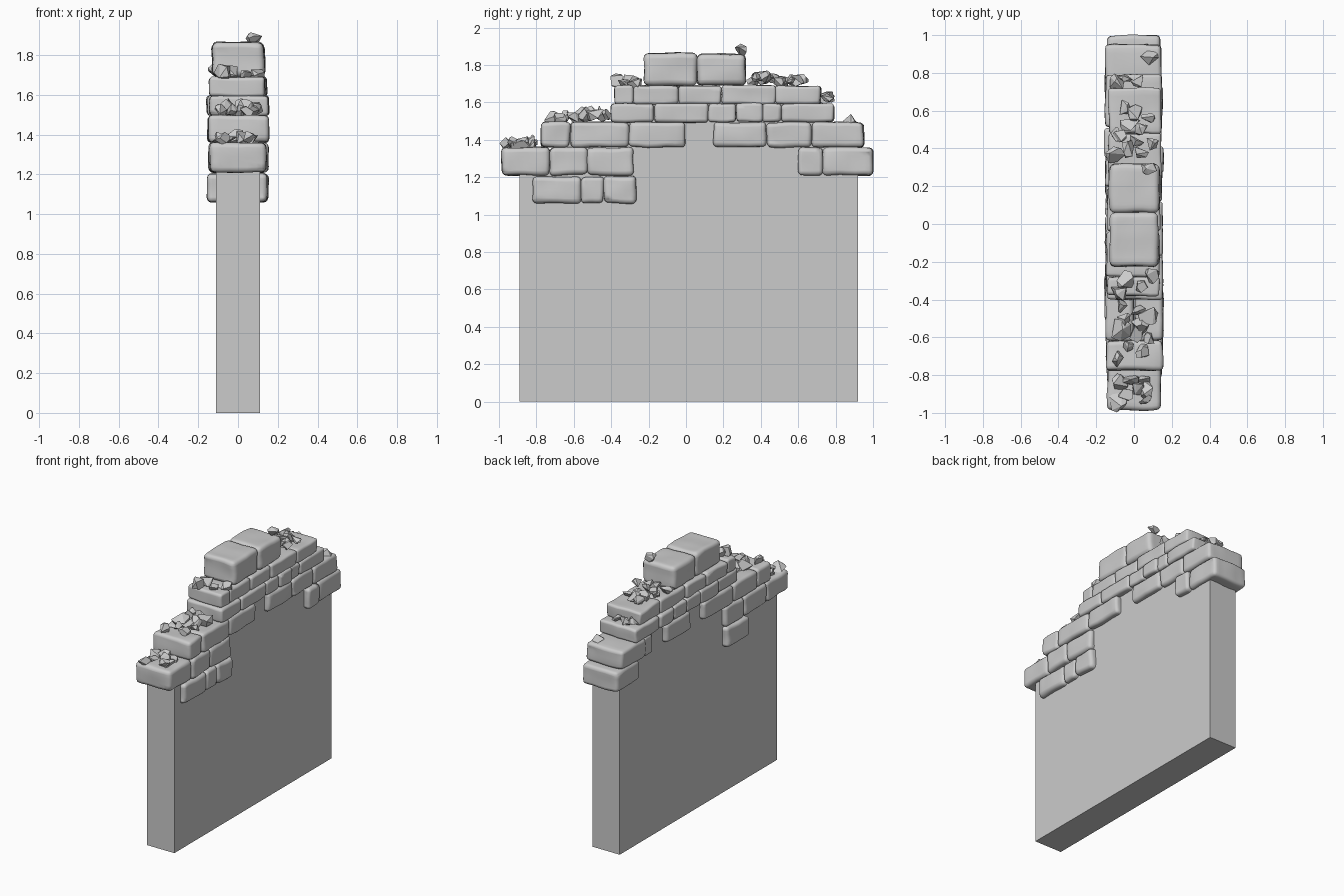
import bpy, bmesh, random
from mathutils import Vector, noise

random.seed(4)
cube = bpy.data.objects.get("Cube")
if cube:
    bpy.data.objects.remove(cube, do_unlink=True)

stone_grey = bpy.data.materials.new("stone grey")
stone_grey.use_nodes = True
stone_grey.diffuse_color = (0.6, 0.6, 0.6, 1)
stone_grey.node_tree.nodes["Principled BSDF"].inputs["Base Color"].default_value = (0.6, 0.6, 0.6, 1)


def finish(bm, name, smooth=False):
    mesh = bpy.data.meshes.new(name)
    bmesh.ops.recalc_face_normals(bm, faces=bm.faces)
    for face in bm.faces:
        face.smooth = smooth
    bm.to_mesh(mesh)
    bm.free()
    mesh.materials.append(stone_grey)
    obj = bpy.data.objects.new(name, mesh)
    bpy.context.collection.objects.link(obj)
    return obj


def stone(name, x0, x1, y0, y1, z0, z1):
    """A worn block: bulged, slightly uneven faces and soft edges."""
    centre = Vector((x0 + x1, y0 + y1, z0 + z1)) / 2
    size = Vector((x1 - x0, y1 - y0, z1 - z0))
    seed = Vector([random.uniform(-50, 50) for _ in range(3)])
    bm = bmesh.new()
    bmesh.ops.create_cube(bm, size=1)
    bmesh.ops.subdivide_edges(bm, edges=bm.edges[:], cuts=5, use_grid_fill=True)
    for v in bm.verts:
        p = v.co * 2
        # corners draw in a little so the outline is rounded
        pull = [1 - 0.012 * (p[(i + 1) % 3] ** 4 + p[(i + 2) % 3] ** 4) for i in range(3)]
        co = Vector([p[i] / 2 * size[i] * pull[i] for i in range(3)])
        v.co = centre + co + noise.noise_vector(co * 9 + seed) * 0.008
    obj = finish(bm, name, True)
    bevel = obj.modifiers.new("worn edges", "BEVEL")
    bevel.width = min(0.026, size.y * 0.16)
    bevel.segments = 3
    bevel.limit_method = "ANGLE"
    bevel.angle_limit = 0.9
    return obj


def course(name, z0, z1, splits, x0, x1):
    """A run of stones side by side along the wall."""
    for a, b in zip(splits, splits[1:]):
        j = random.uniform(-0.006, 0.006)
        stone(name, x0 + j, x1 + j, a, b, z0, z1)


def rock(x, y, z, r):
    """A flat-faced chip of rubble, the hull of a few random points."""
    bm = bmesh.new()
    stretch = [random.uniform(0.75, 1.25) for _ in range(3)]
    for _ in range(11):
        d = Vector([random.gauss(0, 1) for _ in range(3)]).normalized()
        bm.verts.new((x + d.x * r * stretch[0], y + d.y * r * stretch[1], z + d.z * r * 0.85))
    hull = bmesh.ops.convex_hull(bm, input=bm.verts[:])
    loose = [v for v in hull["geom_interior"] if isinstance(v, bmesh.types.BMVert)]
    bmesh.ops.delete(bm, geom=loose, context="VERTS")
    bmesh.ops.dissolve_limit(bm, angle_limit=0.35, verts=bm.verts[:], edges=bm.edges[:])
    finish(bm, "rubble")


# Plain stepped core of the wall
outline = [(-.89, 0), (.92, 0), (.92, 1.26), (.86, 1.26), (.86, 1.42), (.7, 1.42), (.7, 1.55),
           (.6, 1.55), (.6, 1.63), (-.3, 1.63), (-.3, 1.55), (-.34, 1.44), (-.7, 1.44),
           (-.7, 1.26), (-.89, 1.26)]
bm = bmesh.new()
side = bm.faces.new([bm.verts.new((-.11, y, z)) for y, z in outline])
ext = bmesh.ops.extrude_face_region(bm, geom=[side], use_keep_orig=True)
for v in ext["geom"]:
    if isinstance(v, bmesh.types.BMVert):
        v.co.x = .11
finish(bm, "wall_core")

# Facing stones on the left (+x) side and the right (-x) side
L, R = (0, .15), (-.15, 0)
course("lowest_facing", 1.06, 1.205, (-.82, -.56, -.44, -.265), *L)
course("lowest_facing", 1.06, 1.205, (-.52, -.26), *R)
course("low_facing", 1.21, 1.36, (-.73, -.53, -.28), *L)
course("low_facing", 1.21, 1.36, (.6, .73), *L)
course("low_facing", 1.21, 1.36, (-.73, -.47, -.26), *R)
course("middle_facing", 1.36, 1.495, (-.62, -.305, .0), *L)
course("middle_facing", 1.36, 1.495, (.15, .43, .67), *L)
course("middle_facing", 1.36, 1.495, (-.62, -.34, .0), *R)
course("middle_facing", 1.36, 1.495, (.15, .43), *R)
course("middle_facing", 1.36, 1.495, (.59, .68), *R)
course("upper_facing", 1.495, 1.595, (-.17, .12, .27, .41, .51), *L)
course("upper_facing", 1.495, 1.595, (-.17, .04, .2, .35, .51), *R)

# Full-width stones at the step ends and on the top courses
course("low_end_stone", 1.21, 1.36, (-.985, -.73), -.14, .145)
course("low_end_stone", 1.21, 1.36, (.73, 1.0), -.14, .145)
course("middle_end_stone", 1.36, 1.495, (-.775, -.62), -.15, .15)
course("middle_end_stone", 1.36, 1.495, (.67, .95), -.15, .15)
course("upper_end_stone", 1.495, 1.595, (-.4, -.17), -.15, .15)
course("upper_end_stone", 1.495, 1.595, (.51, .79), -.15, .15)
course("high_stone", 1.59, 1.69, (-.38, -.28, -.04, .19, .48, .72), -.14, .14)
stone("cap_stone", -.13, .13, -.225, .06, 1.69, 1.865)
stone("cap_stone", -.13, .135, .06, .32, 1.69, 1.86)

# Rubble heaps on the steps: y range, step height, count, rock size
for y0, y1, z, count, size in ((-.95, -.8, 1.37, 8, .045), (-.73, -.56, 1.51, 5, .048),
                               (-.57, -.42, 1.53, 6, .05), (-.38, -.25, 1.7, 4, .047),
                               (.35, .48, 1.72, 6, .045), (.46, .63, 1.71, 6, .045),
                               (.74, .78, 1.62, 3, .04)):
    for i in range(count):
        y = y0 + (y1 - y0) * (i + .5) / count
        x = -.1 + .2 * ((i * 0.618 + random.uniform(0, .15)) % 1)
        rock(x, y, z + random.uniform(-.005, .02), size * random.uniform(.8, 1.15))
rock(.08, .295, 1.88, .042)
rock(.08, .88, 1.5, .05)
